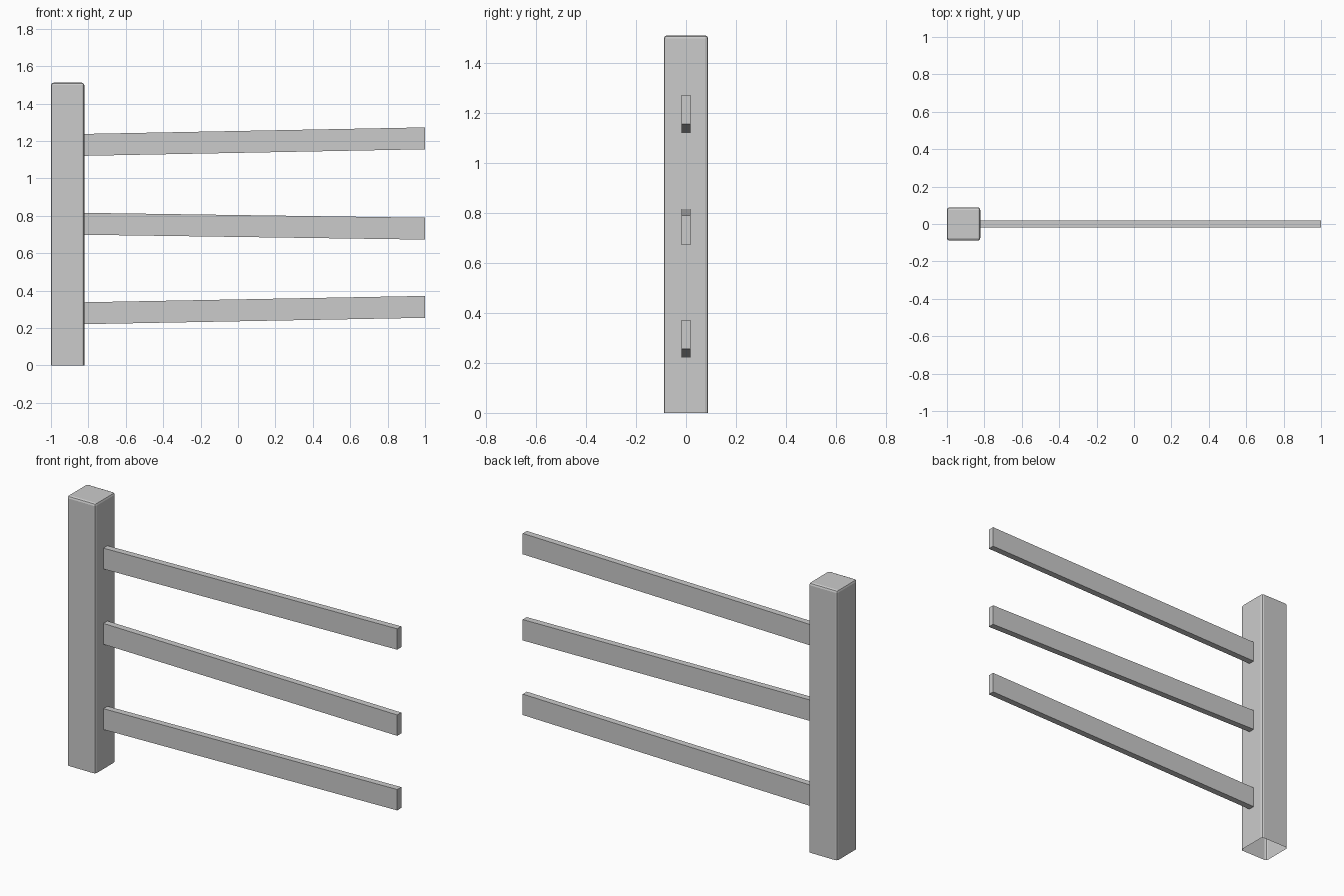
import bpy, bmesh
from mathutils import Vector

if "Cube" in bpy.data.objects:
    bpy.data.objects.remove(bpy.data.objects["Cube"])


def make_object(name, bm):
    mesh = bpy.data.meshes.new(name)
    bmesh.ops.recalc_face_normals(bm, faces=bm.faces)
    bm.to_mesh(mesh)
    bm.free()
    obj = bpy.data.objects.new(name, mesh)
    bpy.context.collection.objects.link(obj)
    return obj


def box(lo, hi):
    bm = bmesh.new()
    bmesh.ops.create_cube(bm, size=1)
    lo, hi = Vector(lo), Vector(hi)
    for v in bm.verts:
        v.co = (lo + hi) / 2 + v.co * (hi - lo)
    return bm


POST_L, POST_R, POST_TOP, POST_HALF = -1.0, -0.822, 1.512, 0.089

# Post: softened edges, open underside
bm = box((POST_L, -POST_HALF, 0), (POST_R, POST_HALF, POST_TOP))
bottom = [f for f in bm.faces if f.normal.z < -0.5]
bmesh.ops.delete(bm, geom=bottom, context='FACES_ONLY')
edges = [e for e in bm.edges if not e.is_boundary]
bmesh.ops.bevel(bm, geom=edges, offset=0.013, segments=2, profile=0.5,
                affect='EDGES', clamp_overlap=True)
make_object("post", bm)

# Rails: slightly sloping planks, given by bottom height at each end
RAIL_H, RAIL_HALF = 0.117, 0.018
rails = {"top_rail": (1.121, 1.156),
         "middle_rail": (0.699, 0.673),
         "bottom_rail": (0.221, 0.255)}
for name, (z_left, z_right) in rails.items():
    bm = box((POST_R, -RAIL_HALF, 0), (1.0, RAIL_HALF, RAIL_H))
    for v in bm.verts:
        v.co.z += z_left if v.co.x < 0 else z_right
    make_object(name, bm)
